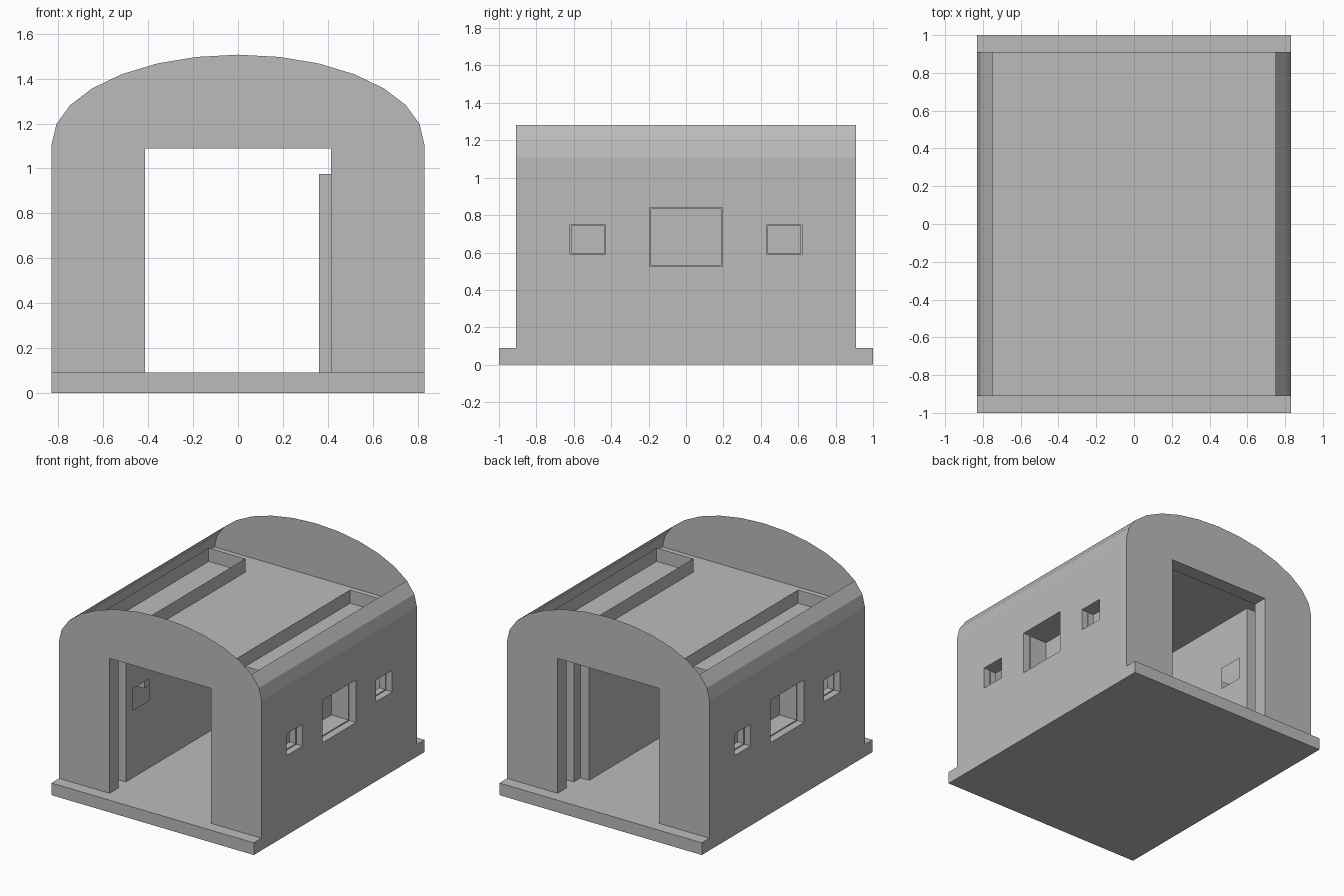
import bpy, bmesh, math

if "Cube" in bpy.data.objects:
    bpy.data.objects.remove(bpy.data.objects["Cube"])

grey = bpy.data.materials.new("concrete_grey")
grey.diffuse_color = (0.5, 0.5, 0.5, 1)
grey.use_nodes = True
grey.node_tree.nodes["Principled BSDF"].inputs["Base Color"].default_value = grey.diffuse_color

W, L, FLOOR, EAVE, RISE = 0.83, 0.91, 0.09, 1.11, 0.397
DOOR_X, DOOR_Z = 0.415, 1.09
SMALL = [(-0.62, -0.43, 0.59, 0.75), (0.43, 0.62, 0.59, 0.75)]
BIG = (-0.195, 0.195, 0.525, 0.84)


def make(name, polys):
    """Object from a list of polygons given as point lists."""
    bm = bmesh.new()
    for p in polys:
        bm.faces.new([bm.verts.new(c) for c in p])
    bmesh.ops.remove_doubles(bm, verts=bm.verts, dist=1e-5)
    bmesh.ops.recalc_face_normals(bm, faces=bm.faces)
    me = bpy.data.meshes.new(name)
    bm.to_mesh(me)
    bm.free()
    me.materials.append(grey)
    ob = bpy.data.objects.new(name, me)
    bpy.context.collection.objects.link(ob)
    return ob


def box(name, x0, x1, y0, y1, z0, z1):
    a = [(x0, y0), (x1, y0), (x1, y1), (x0, y1)]
    polys = [[(x, y, z) for x, y in a] for z in (z0, z1)]
    for i in range(4):
        (xa, ya), (xb, yb) = a[i], a[(i + 1) % 4]
        polys.append([(xa, ya, z0), (xb, yb, z0), (xb, yb, z1), (xa, ya, z1)])
    return make(name, polys)


def pierced(x, y0, y1, z0, z1, holes):
    """Sheet facing sideways with rectangular holes left out."""
    ys = sorted({y0, y1, *[v for h in holes for v in h[:2]]})
    zs = sorted({z0, z1, *[v for h in holes for v in h[2:]]})
    polys = []
    for a, b in zip(ys, ys[1:]):
        for c, d in zip(zs, zs[1:]):
            my, mz = (a + b) / 2, (c + d) / 2
            if not any(h[0] < my < h[1] and h[2] < mz < h[3] for h in holes):
                polys.append([(x, a, c), (x, b, c), (x, b, d), (x, a, d)])
    return polys


def reveal(rect, steps, closed):
    """Stepped window recess: steps are (x, inset) rings."""
    rings = []
    for x, i in steps:
        a, b, c, d = rect
        a, b, c, d = a + i, b - i, c + i, d - i
        rings.append([(x, a, c), (x, b, c), (x, b, d), (x, a, d)])
    polys = []
    for r, q in zip(rings, rings[1:]):
        for k in range(4):
            n = (k + 1) % 4
            polys.append([r[k], r[n], q[n], q[k]])
    if closed:
        polys.append(rings[-1])
    return polys


# arch profile points, right to left
arch = [(W * math.cos(math.pi * i / 14), EAVE + RISE * math.sin(math.pi * i / 14))
        for i in range(15)]

# base slab and ceiling sheet
box("base_slab", -W, W, -1, 1, 0, FLOOR)
make("ceiling", [[(-W, -L, EAVE), (W, -L, EAVE), (W, L, EAVE), (-W, L, EAVE)]])

# arched end walls with a door opening
door = [(-DOOR_X, FLOOR), (-DOOR_X, DOOR_Z), (DOOR_X, DOOR_Z), (DOOR_X, FLOOR)]
for s, name in ((-1, "front"), (1, "back")):
    y, yi = s * L, s * 0.805
    outer = [(W, FLOOR)] + arch + [(-W, FLOOR)] + door
    inner = [(W, FLOOR), (W, EAVE), (-W, EAVE), (-W, FLOOR)] + door
    make(name + "_gable", [[(x, y, z) for x, z in outer]])
    make(name + "_inner_wall", [[(x, yi, z) for x, z in inner]])
    make(name + "_door_reveal",
         [[(a[0], y, a[1]), (b[0], y, b[1]), (b[0], yi, b[1]), (a[0], yi, a[1])]
          for a, b in zip(door, door[1:])])

# side walls, curved eaves, inner wall rooms and window recesses
for s, name in ((-1, "left"), (1, "right")):
    make(name + "_wall", pierced(s * W, -L, L, FLOOR, EAVE, SMALL + [BIG]))
    make(name + "_eave",
         [[(s * a[0], -L, a[1]), (s * b[0], -L, b[1]), (s * b[0], L, b[1]), (s * a[0], L, a[1])]
          for a, b in zip(arch[:2], arch[1:3])])
    make(name + "_large_window",
         reveal(BIG, [(s * W, 0), (s * 0.775, 0), (s * 0.775, 0.008), (s * 0.635, 0.008)], True))
    for k, r in enumerate(SMALL):
        make(f"{name}_small_window_{k}",
             reveal(r, [(s * W, 0), (s * 0.78, 0), (s * 0.78, 0.008), (s * 0.73, 0.008)], False))
    # thin partitions that rise a little above the ceiling
    make(name + "_outer_partition", pierced(s * 0.73, -0.7, 0.7, FLOOR, 1.21, SMALL + [BIG]))
    make(name + "_inner_partition", pierced(s * 0.43, -0.7, 0.7, FLOOR, 1.21, SMALL))
    for y in (-0.7, 0.7):
        make(name + "_cross_partition",
             [[(s * 0.43, y, FLOOR), (s * 0.73, y, FLOOR), (s * 0.73, y, 1.21), (s * 0.43, y, 1.21)]])

# low cabinet along the right inner partition
box("wall_cabinet", 0.36, 0.43, -0.62, 0.62, FLOOR, 0.975)
